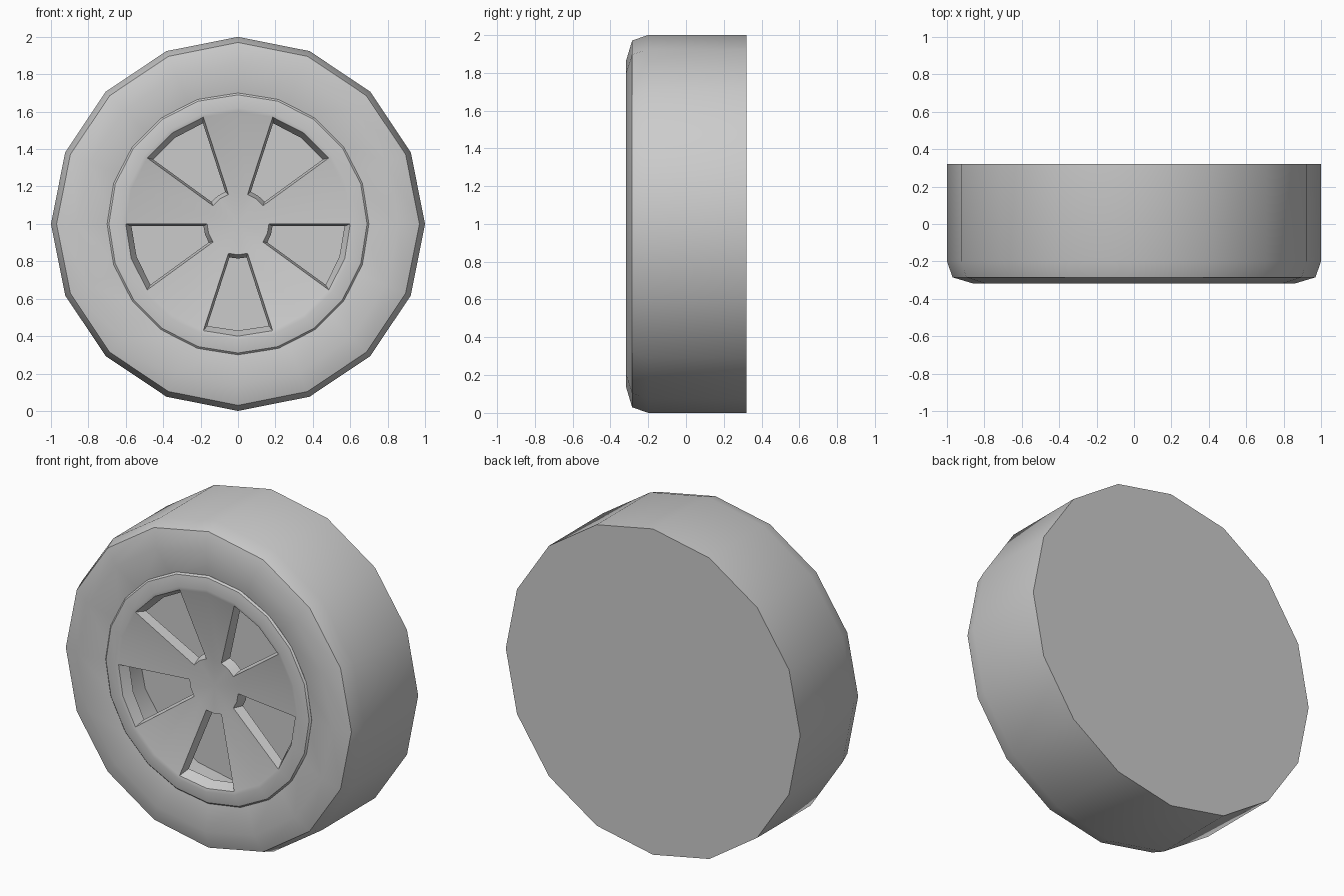
import bpy, bmesh
from math import sin, cos, radians, tau

old = bpy.data.objects.get("Cube")
if old:
    bpy.data.objects.remove(old, do_unlink=True)

grey = bpy.data.materials.new("light_grey")
grey.use_nodes = True
colour = (0.6, 0.6, 0.6, 1)
grey.diffuse_color = colour
grey.node_tree.nodes["Principled BSDF"].inputs["Base Color"].default_value = colour


def polar(r, angle, y):
    return (r * cos(angle), y, 1 + r * sin(angle))


def finish(name, bm):
    bmesh.ops.remove_doubles(bm, verts=bm.verts, dist=0.0005)
    mesh = bpy.data.meshes.new(name)
    bm.to_mesh(mesh)
    bm.free()
    mesh.materials.append(grey)
    obj = bpy.data.objects.new(name, mesh)
    bpy.context.collection.objects.link(obj)
    bpy.ops.object.select_all(action='DESELECT')
    obj.select_set(True)
    bpy.context.view_layer.objects.active = obj
    bpy.ops.object.shade_smooth_by_angle(angle=radians(32))


def lathe(bm, profile, sides):
    """Spin (radius, y) points about the wheel axle; a zero radius ends in a cap."""
    rings = []
    for r, y in profile:
        count = sides if r else 1
        rings.append([bm.verts.new(polar(r, tau * i / sides, y)) for i in range(count)])
    for a, b in zip(rings, rings[1:]):
        for i in range(sides):
            j = (i + 1) % sides
            loop = [a[i % len(a)], a[j % len(a)], b[j % len(b)], b[i % len(b)]]
            bm.faces.new(list(dict.fromkeys(loop)))


# Tyre with a solid flat back and a hollow behind the spokes
bm = bmesh.new()
lathe(bm, [(0, 0.32), (1, 0.32), (1, -0.2), (0.97, -0.285), (0.86, -0.318),
           (0.66, -0.275), (0.66, -0.03), (0, -0.03)], 16)
bmesh.ops.recalc_face_normals(bm, faces=bm.faces)
finish("tyre", bm)

# Rim lip, dished spokes and hub; each window has tapered walls
SIDES, INNER, OUTER = 20, 0.165, 0.6
Y_IN, Y_OUT, DEPTH = -0.235, -0.302, 0.06
STEP = tau / SIDES
bm = bmesh.new()
lathe(bm, [(0.7, -0.26), (0.7, -0.285), (0.69, -0.295), (0.62, -0.307),
           (OUTER, Y_OUT)], SIDES)
lathe(bm, [(INNER, Y_IN), (0, -0.228)], SIDES)


def face(*points):
    bm.faces.new([bm.verts.new(p) for p in points])


for k in range(5):
    mid = radians(-90 + 72 * k)
    # Two spoke sectors between this window and the next
    for n in (1, 2):
        a, b = mid + n * STEP, mid + (n + 1) * STEP
        face(polar(INNER, a, Y_IN), polar(OUTER, a, Y_OUT),
             polar(OUTER, b, Y_OUT), polar(INNER, b, Y_IN))
    # Window walls from the front outline to the smaller back outline
    front, back = [], []
    for n, r, y, shift in ((-1, INNER, Y_IN, 0.02), (-1, OUTER, Y_OUT, -0.03),
                           (0, OUTER, Y_OUT, -0.03), (1, OUTER, Y_OUT, -0.03),
                           (1, INNER, Y_IN, 0.02), (0, INNER, Y_IN, 0.02)):
        front.append(polar(r, mid + n * STEP, y))
        rb = r + shift
        back.append(polar(rb, mid + n * (STEP - 0.012 / rb), y + DEPTH))
    for i in range(6):
        j = (i + 1) % 6
        face(front[i], front[j], back[j], back[i])

bmesh.ops.remove_doubles(bm, verts=bm.verts, dist=0.0005)
bmesh.ops.recalc_face_normals(bm, faces=bm.faces)
# The dish is an open shell, so make sure its front looks towards -y
bm.normal_update()
if sum(f.normal.y * f.calc_area() for f in bm.faces) > 0:
    bmesh.ops.reverse_faces(bm, faces=bm.faces)
finish("spoked_rim", bm)
